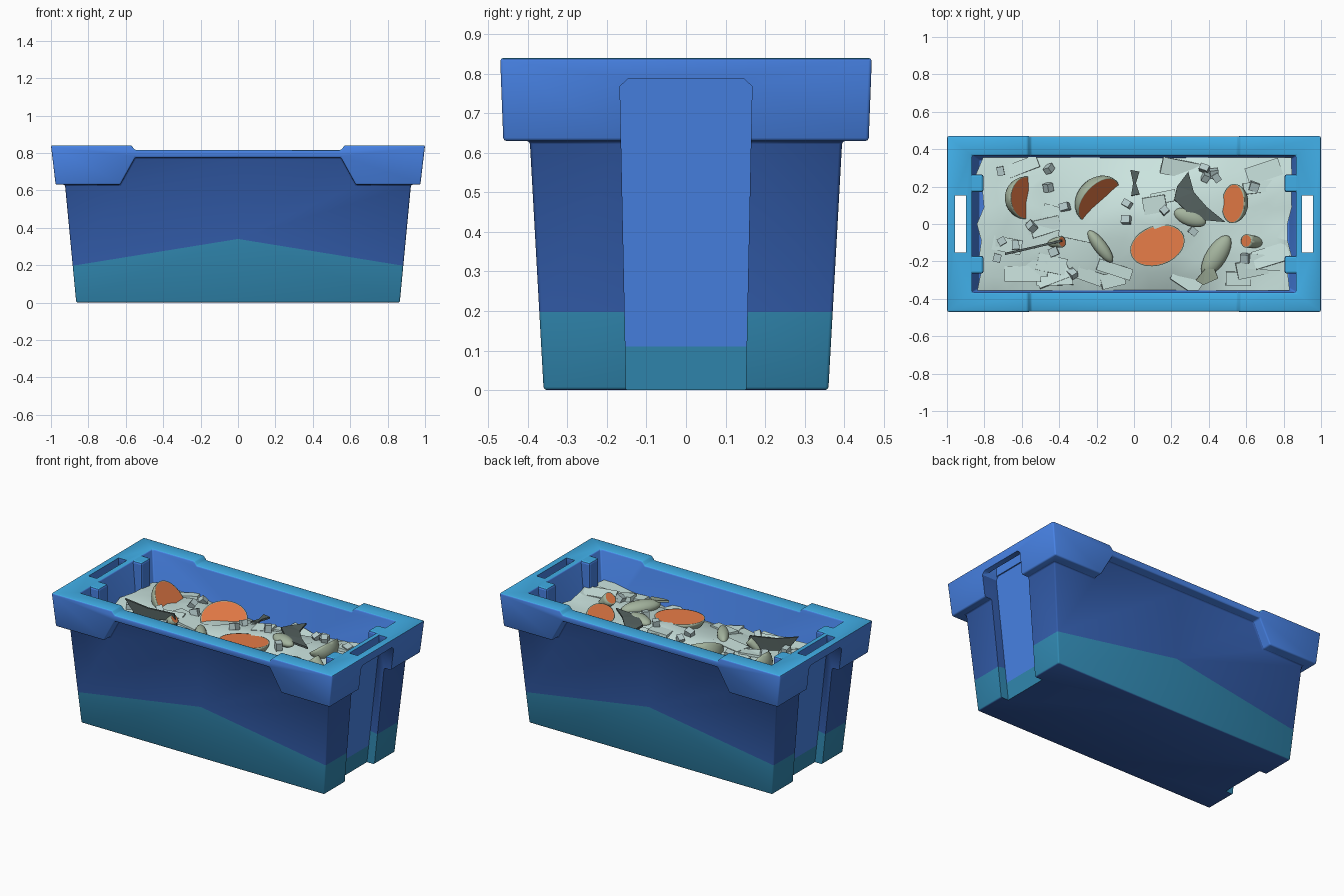
import bpy, bmesh, math, random
from mathutils import Vector, Matrix, Quaternion

if "Cube" in bpy.data.objects:
    bpy.data.objects.remove(bpy.data.objects["Cube"])

random.seed(4)

def mat(name, rgb):
    m = bpy.data.materials.new(name)
    lin = [((c / 255 + 0.055) / 1.055) ** 2.4 for c in rgb]
    m.diffuse_color = (*lin, 1)
    m.use_nodes = True
    m.node_tree.nodes["Principled BSDF"].inputs["Base Color"].default_value = m.diffuse_color
    return m

BODY = mat("body blue", (51, 93, 172))
BLUE = mat("rim blue", (72, 131, 230))
TEAL = mat("lower teal", (49, 137, 178))
TOP = mat("rim top cyan", (66, 178, 236))
ICE = mat("ice", (204, 229, 224))
CHUNK = mat("ice chunk grey", (180, 202, 202))
FLESH = mat("orange flesh", (242, 130, 75))
SKIN = mat("pale skin", (164, 180, 158))
DARK = mat("dark fin", (84, 97, 95))

def finish(bm, name, mats):
    me = bpy.data.meshes.new(name)
    bm.to_mesh(me)
    bm.free()
    ob = bpy.data.objects.new(name, me)
    bpy.context.collection.objects.link(ob)
    for m in mats:
        me.materials.append(m)
    return ob

def hull(name, pts, mats=()):
    bm = bmesh.new()
    for p in pts:
        bm.verts.new(p)
    bmesh.ops.convex_hull(bm, input=bm.verts[:])
    bmesh.ops.dissolve_limit(bm, angle_limit=0.01, verts=bm.verts[:], edges=bm.edges[:])
    bmesh.ops.recalc_face_normals(bm, faces=bm.faces[:])
    return finish(bm, name, mats)

def frustum(name, lo, hi):
    return hull(name, [(sx * x, sy * y, z) for x, y, z in (lo, hi)
                       for sx in (-1, 1) for sy in (-1, 1)])

def apply(ob, kind, **kw):
    m = ob.modifiers.new("m", kind)
    for k, v in kw.items():
        setattr(m, k, v)
    bpy.context.view_layer.objects.active = ob
    bpy.ops.object.modifier_apply(modifier=m.name)

def boolean(ob, other, op):
    apply(ob, 'BOOLEAN', object=other, operation=op, solver='EXACT')
    bpy.data.objects.remove(other)

def smooth(ob, angle):
    bpy.ops.object.select_all(action='DESELECT')
    ob.select_set(True)
    bpy.context.view_layer.objects.active = ob
    bpy.ops.object.shade_smooth_by_angle(angle=math.radians(angle))

# Tub body, tapered
bx = lambda z: 0.865 + 0.06 * z / 0.63
by = lambda z: 0.36 + 0.035 * z / 0.63
tub = frustum("tub", (bx(0), by(0), 0), (bx(0.8), by(0.8), 0.8))

# Rim: front silhouette extruded across the depth, corner skirts drop lower
half = [(0.55, 0.815), (0.57, 0.84), (1.0, 0.84), (0.975, 0.63), (0.63, 0.63), (0.55, 0.775)]
prof = half + [(-x, z) for x, z in reversed(half)]
bm = bmesh.new()
rings = [[bm.verts.new((x, s * (0.462 + 0.008 * (z - 0.63) / 0.21), z)) for x, z in prof]
         for s in (-1, 1)]
for r in rings:
    bm.faces.new(r)
for i in range(len(prof)):
    j = (i + 1) % len(prof)
    bm.faces.new((rings[0][i], rings[0][j], rings[1][j], rings[1][i]))
bmesh.ops.recalc_face_normals(bm, faces=bm.faces[:])
boolean(tub, finish(bm, "rim", ()), 'UNION')

# Cavity, softened edges, then end grooves and hand slots
boolean(tub, frustum("cavity", (0.83, 0.345, 0.4), (0.868, 0.368, 0.86)), 'DIFFERENCE')
apply(tub, 'BEVEL', width=0.008, segments=2, limit_method='ANGLE', angle_limit=math.radians(40))
for s in (-1, 1):
    gx = lambda z: 0.812 + 0.078 * z / 0.787
    pts = [(s * x, t * y, z) for y, z in ((0.15, -0.05), (0.167, 0.768), (0.147, 0.787))
           for t in (-1, 1) for x in (gx(z), 1.2)]
    boolean(tub, hull("groove", pts), 'DIFFERENCE')
    pts = [(s * x, y, z) for x in (0.898, 0.957) for y in (-0.152, 0.152) for z in (0.74, 0.9)]
    boolean(tub, hull("slot", pts), 'DIFFERENCE')

# Tub colours: cut the teal line, then paint by height and direction
bm = bmesh.new()
bm.from_mesh(tub.data)

def cut(faces, co, no):
    geom = set(faces)
    for f in faces:
        geom.update(f.verts)
        geom.update(f.edges)
    bmesh.ops.bisect_plane(bm, geom=list(geom), plane_co=co, plane_no=no, dist=1e-5)

def in_groove(c):
    return abs(c.y) < 0.152 and 0.78 < abs(c.x) < bx(c.z) - 0.03 and c.z < 0.78

cut(bm.faces[:], (0, 0, 0), (1, 0, 0))
for s in (-1, 1):
    cut([f for f in bm.faces if s * f.calc_center_median().x > 0], (0, 0, 0.34), (s * 0.162, 0, 1))
cut([f for f in bm.faces if in_groove(f.calc_center_median())], (0, 0, 0.11), (0, 0, 1))
for f in bm.faces:
    c, n = f.calc_center_median(), f.normal
    out = max(abs(c.x) - bx(c.z), abs(c.y) - by(c.z))
    line = 0.11 if in_groove(c) else 0.34 - 0.162 * abs(c.x)
    if n.z < -0.9 and c.z < 0.02:
        f.material_index = 0
    elif c.z < line:
        f.material_index = 2
    elif n.z > 0.5 and c.z > 0.78:
        f.material_index = 3
    elif abs(out) < 0.012 and c.z < 0.776:
        f.material_index = 0
    else:
        f.material_index = 1
bm.to_mesh(tub.data)
bm.free()
for m in (BODY, BLUE, TEAL, TOP):
    tub.data.materials.append(m)

# Inner ribs at both ends, level with the rim
for s in (-1, 1):
    for t in (-1, 1):
        rib = hull("inner_rib", [(s * x, t * y, z) for x in (0.805, 0.885)
                                 for y in (0.17, 0.265) for z in (0.42, 0.838)], (BLUE, TOP))
        apply(rib, 'BEVEL', width=0.012, segments=2)
        for p in rib.data.polygons:
            p.material_index = int(p.normal.z > 0.6)

# Ice bed
def ice_z(x, y):
    return (0.665 - 0.085 * (y / 0.36) ** 2 * (1 - (x / 0.86) ** 2)
            + 0.014 * math.sin(7 * x + 1) * math.cos(6 * y)
            + 0.03 * math.exp(-((x - 0.2) ** 2 + (y - 0.08) ** 2) / 0.02))

bm = bmesh.new()
bmesh.ops.create_grid(bm, x_segments=20, y_segments=8, size=1)
for v in bm.verts:
    edge = v.is_boundary
    x, y = v.co.x * 0.835 + 0.01, v.co.y * 0.356
    x += random.uniform(-0.025, 0.0 if edge and x > 0 else 0.025)
    if not edge:
        y += random.uniform(-0.025, 0.025)
    v.co = (x, y, ice_z(x, y) + random.uniform(-0.01, 0.01))
skirt = bmesh.ops.extrude_edge_only(bm, edges=[e for e in bm.edges if e.is_boundary])
for v in skirt["geom"]:
    if isinstance(v, bmesh.types.BMVert):
        v.co.z = 0.42
bmesh.ops.recalc_face_normals(bm, faces=bm.faces[:])
smooth(finish(bm, "ice_bed", (ICE,)), 20)

# Ice slabs and small cubes, kept clear of the fish
fish_spots = [(-0.6, 0.14, 0.13), (-0.22, 0.13, 0.15), (0.54, 0.11, 0.12), (0.13, -0.12, 0.17),
              (0.62, -0.09, 0.09), (-0.38, -0.1, 0.06), (-0.18, -0.12, 0.09), (0.43, -0.19, 0.12),
              (0.33, 0.12, 0.14), (0, 0.22, 0.08), (-0.55, -0.12, 0.08)]

def scatter(name, count, sizes, material, tilt, lift, margin):
    bm = bmesh.new()
    while count:
        x, y = random.uniform(-0.74, 0.76), random.uniform(-0.3, 0.31)
        if any(math.hypot(x - a, y - b) < r + margin for a, b, r in fish_spots):
            continue
        count -= 1
        rot = Quaternion((random.uniform(-1, 1), random.uniform(-1, 1), 0.01), random.uniform(0, tilt))
        rot = rot @ Quaternion((0, 0, 1), random.gauss(0, 0.25) if tilt < 0.5 else random.uniform(0, 6))
        dims = [random.uniform(*s) for s in sizes]
        bmesh.ops.create_cube(bm, size=1, matrix=Matrix.LocRotScale(
            Vector((x, y, ice_z(x, y) + lift)), rot, Vector(dims)))
    finish(bm, name, (material,))

scatter("ice_slabs", 24, ((0.12, 0.22), (0.06, 0.1), (0.02, 0.03)), ICE, 0.16, 0.0, 0.03)
scatter("ice_cubes", 20, ((0.035, 0.05),) * 3, CHUNK, 1.0, 0.018, 0.0)

# Cut fish pieces: half ellipsoids with an orange cut face
def piece(name, x, y, z, normal, wide, tall, deep, roll=0):
    bm = bmesh.new()
    bmesh.ops.create_uvsphere(bm, u_segments=28, v_segments=14, radius=1)
    bmesh.ops.scale(bm, vec=(deep, wide, tall), verts=bm.verts[:])
    bmesh.ops.bisect_plane(bm, geom=bm.verts[:] + bm.edges[:] + bm.faces[:], dist=1e-4,
                           plane_co=(0, 0, 0), plane_no=(1, 0, 0), clear_outer=True)
    for f in bm.faces:
        f.smooth = True
    cap = bmesh.ops.contextual_create(bm, geom=[e for e in bm.edges if e.is_boundary])["faces"]
    bmesh.ops.inset_region(bm, faces=cap, thickness=0.005)
    for f in cap:
        f.material_index = 1
        f.smooth = False
    bmesh.ops.recalc_face_normals(bm, faces=bm.faces[:])
    ob = finish(bm, name, (SKIN, FLESH))
    ob.location = (x, y, z)
    ob.rotation_mode = 'QUATERNION'
    n = Vector(normal).normalized()
    ob.rotation_quaternion = Quaternion(n, roll) @ n.to_track_quat('X', 'Z')

piece("fish_piece_left", -0.575, 0.14, 0.66, (0.8, 0, 0.6), 0.115, 0.14, 0.1)
piece("fish_piece_middle", -0.19, 0.13, 0.665, (0.53, -0.48, 0.7), 0.14, 0.11, 0.12)
piece("fish_piece_right", 0.53, 0.11, 0.69, (-0.6, 0.05, 0.8), 0.105, 0.075, 0.09)
piece("fish_slice", 0.125, -0.115, 0.698, (0, 0.02, 1), 0.105, 0.15, 0.09, math.radians(-70))
piece("fish_piece_small", 0.6, -0.09, 0.7, (-0.7, 0.1, 0.7), 0.036, 0.04, 0.14)
piece("fish_piece_tip", -0.385, -0.095, 0.695, (0.7, 0.1, 0.6), 0.03, 0.03, 0.1)

# Whole fish bodies lying in the ice
for name, x, y, ang, size in (("fish_body_small", -0.18, -0.12, -53, (0.105, 0.035, 0.035)),
                              ("fish_body_large", 0.44, -0.17, 58, (0.125, 0.055, 0.04)),
                              ("fish_body_under_fin", 0.3, 0.035, -20, (0.09, 0.045, 0.03))):
    bm = bmesh.new()
    bmesh.ops.create_uvsphere(bm, u_segments=20, v_segments=12, radius=1, matrix=Matrix.LocRotScale(
        Vector((x, y, ice_z(x, y) + 0.01)), Quaternion((0, 0, 1), math.radians(ang)), Vector(size)))
    for f in bm.faces:
        f.smooth = True
    finish(bm, name, (SKIN,))

# Fins and tails as thin plates
def plate(name, pts, material):
    bm = bmesh.new()
    bm.faces.new([bm.verts.new(p) for p in pts])
    bmesh.ops.triangulate(bm, faces=bm.faces[:])
    ob = finish(bm, name, (material,))
    apply(ob, 'SOLIDIFY', thickness=0.012, offset=0)

plate("tail_fin_right", [(0.29, 0.28, 0.7), (0.23, 0.2, 0.7), (0.215, 0.13, 0.71), (0.29, 0.06, 0.71),
                         (0.38, 0.02, 0.7), (0.49, 0.01, 0.7), (0.39, 0.09, 0.7), (0.32, 0.17, 0.7)], DARK)
plate("fin_left", [(-0.69, -0.16, 0.77), (-0.55, -0.128, 0.735), (-0.39, -0.09, 0.725),
                   (-0.37, -0.085, 0.64), (-0.6, -0.14, 0.64)], DARK)
plate("small_tail", [(-0.02, 0.29, 0.67), (0.03, 0.28, 0.67), (0.01, 0.22, 0.67), (0.03, 0.16, 0.68),
                     (-0.015, 0.15, 0.68), (-0.005, 0.22, 0.67)], DARK)
plate("large_fish_tail", [(0.38, -0.24, 0.68), (0.33, -0.3, 0.67), (0.37, -0.325, 0.66),
                          (0.45, -0.29, 0.67), (0.43, -0.24, 0.68)], SKIN)
smooth(tub, 50)
